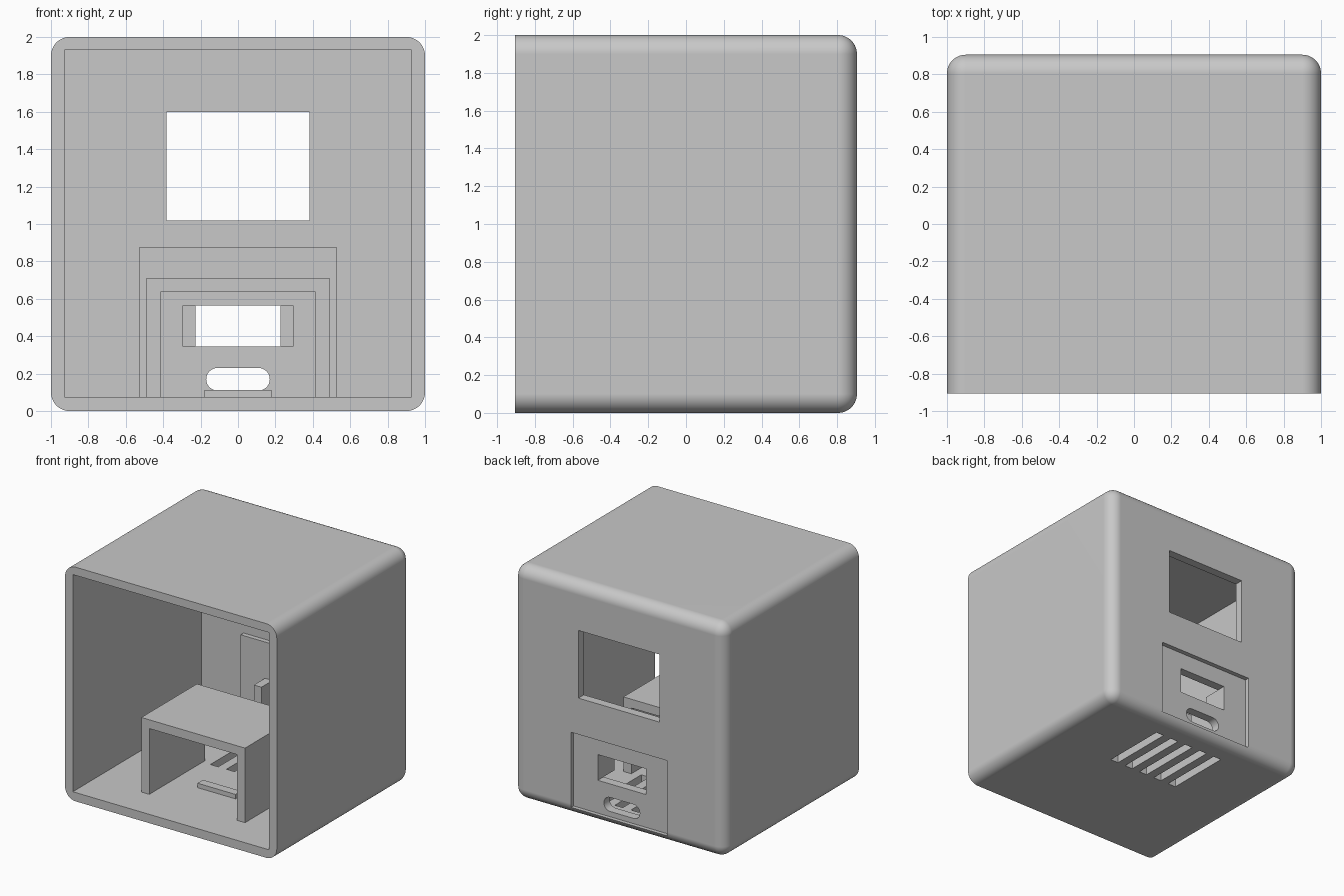
import bpy, bmesh, math

cube = bpy.data.objects.get("Cube")
if cube:
    bpy.data.objects.remove(cube, do_unlink=True)

grey = bpy.data.materials.new("plain_grey")
grey.use_nodes = True
colour = (0.58, 0.58, 0.58, 1)
grey.diffuse_color = colour
grey.node_tree.nodes["Principled BSDF"].inputs["Base Color"].default_value = colour


def add_object(name, bm):
    bmesh.ops.recalc_face_normals(bm, faces=bm.faces)
    mesh = bpy.data.meshes.new(name)
    bm.to_mesh(mesh)
    bm.free()
    mesh.materials.append(grey)
    obj = bpy.data.objects.new(name, mesh)
    bpy.context.collection.objects.link(obj)
    return obj


def box_mesh(xs, ys, zs):
    bm = bmesh.new()
    bmesh.ops.create_cube(bm, size=1)
    for v in bm.verts:
        for i, (low, high) in enumerate((xs, ys, zs)):
            v.co[i] = high if v.co[i] > 0 else low
    return bm


def box(name, xs, ys, zs):
    return add_object(name, box_mesh(xs, ys, zs))


def prism(name, outline, ys):
    """Join two copies of an x-z outline into a closed solid along y."""
    bm = bmesh.new()
    near, far = ([bm.verts.new((x, y, z)) for x, z in outline] for y in ys)
    bm.faces.new(near)
    bm.faces.new(far[::-1])
    for i in range(len(outline)):
        bm.faces.new((near[i - 1], near[i], far[i], far[i - 1]))
    return add_object(name, bm)


def activate(obj):
    bpy.ops.object.select_all(action="DESELECT")
    obj.select_set(True)
    bpy.context.view_layer.objects.active = obj


def combine(target, tool, operation):
    bpy.context.view_layer.update()
    activate(target)
    mod = target.modifiers.new(operation, "BOOLEAN")
    mod.operation, mod.solver, mod.object = operation, "EXACT", tool
    bpy.ops.object.modifier_apply(modifier=mod.name)
    bpy.data.objects.remove(tool, do_unlink=True)


FRONT, BACK, INNER_BACK = -0.905, 0.905, 0.83
FLOOR, PAD_FRONT = 0.075, 0.79

# Outer case: every edge rounded except those around the open front
bm = box_mesh((-1, 1), (FRONT, BACK), (0, 2))
rounded = [e for e in bm.edges if any(v.co.y > 0 for v in e.verts)]
bmesh.ops.bevel(bm, geom=rounded, offset=0.1, segments=12, profile=0.5,
                affect="EDGES", clamp_overlap=True)
bmesh.ops.remove_doubles(bm, verts=bm.verts, dist=0.0001)
case = add_object("case", bm)

# Hollow interior and the raised pad on the inside of the back wall
combine(case, box("cavity", (-0.927, 0.927), (-1.2, INNER_BACK), (FLOOR, 1.93)), "DIFFERENCE")
combine(case, box("pad", (-0.528, 0.528), (PAD_FRONT, 0.85), (0.05, 0.875)), "UNION")

# Back openings: window, recessed pocket, connector hole and rounded slot
through = (0.7, 1)
combine(case, box("window", (-0.383, 0.383), through, (1.02, 1.598)), "DIFFERENCE")
combine(case, box("pocket", (-0.455, 0.455), (0.866, 1), (0.065, 0.71)), "DIFFERENCE")
combine(case, box("connector_hole", (-0.227, 0.227), through, (0.345, 0.565)), "DIFFERENCE")
slot = []
for side in (1, -1):
    for i in range(17):
        a = math.pi * (i / 16 - side / 2)
        slot.append((side * 0.11 + 0.06 * math.cos(a), 0.17 + 0.06 * math.sin(a)))
combine(case, prism("slot", slot, through), "DIFFERENCE")

# Five vents through the floor
for i in range(-2, 3):
    x = i * 0.152
    combine(case, box("vent", (x - 0.0375, x + 0.0375), (0.115, 0.69), (-0.1, 0.1)), "DIFFERENCE")

activate(case)
bpy.ops.object.shade_smooth_by_angle(angle=math.radians(30))
weighted = case.modifiers.new("even_shading", "WEIGHTED_NORMAL")
weighted.keep_sharp = True

# Inner bridge standing on the floor
half = [(0.49, FLOOR), (0.49, 0.712), (-0.49, 0.712), (-0.49, FLOOR)]
opening = [(-0.415, FLOOR), (-0.415, 0.637), (0.415, 0.637), (0.415, FLOOR)]
prism("bridge", half + opening, (-0.605, 0.145))

# Guide posts either side of the connector hole
for name, side in (("left_post", 1), ("right_post", -1)):
    xs = sorted((side * 0.227, side * 0.298))
    box(name, xs, (0.64, PAD_FRONT), (0.345, 0.565))

# Low stop bar on the floor
box("stop_bar", (-0.18, 0.18), (-0.29, -0.215), (FLOOR, 0.113))
